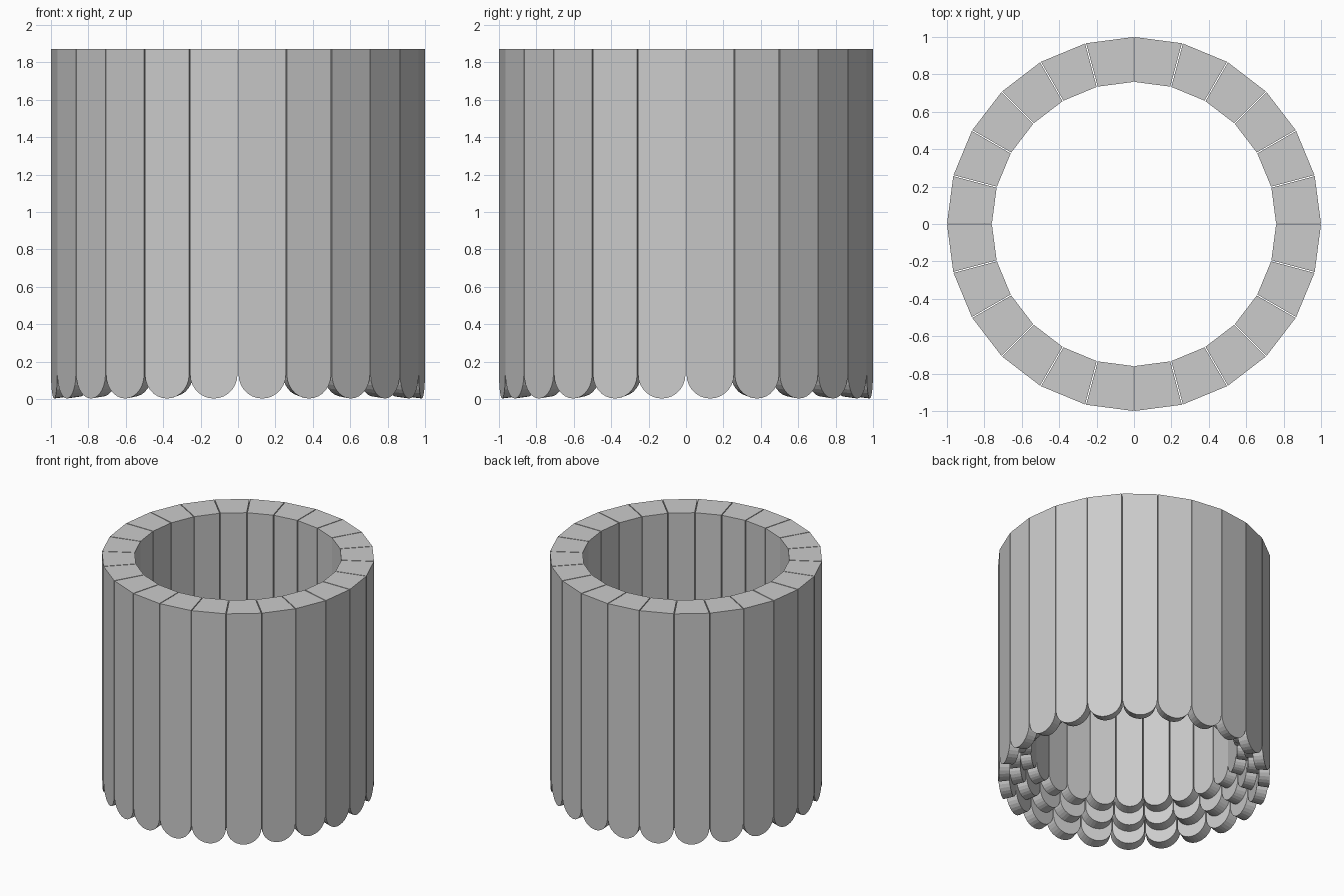
import bpy, bmesh, math
from mathutils import Matrix, Vector

cube = bpy.data.objects.get("Cube")
if cube:
    bpy.data.objects.remove(cube)

PANELS = 24
HALF = math.pi / PANELS
TOP = 1.87
ARC_STEPS = 14
GAP = 0.003

grey = bpy.data.materials.new("light grey")
grey.use_nodes = True
color = (0.6, 0.6, 0.6, 1)
grey.diffuse_color = color
grey.node_tree.nodes["Principled BSDF"].inputs["Base Color"].default_value = color


def panel_outline(radius, arc_z):
    """Flat panel with a half-round bottom, at the given ring radius."""
    half_width = radius * math.sin(HALF) - GAP
    depth = radius * math.cos(HALF)
    points = [(half_width, TOP), (-half_width, TOP)]
    for i in range(ARC_STEPS + 1):
        a = math.pi * (1 + i / ARC_STEPS)
        points.append((half_width * math.cos(a), arc_z + half_width * math.sin(a)))
    return [Vector((depth, x, z)) for x, z in points]


def make_layer(name, outer, inner, arc_z):
    bm = bmesh.new()
    for k in range(PANELS):
        turn = Matrix.Rotation((2 * k + 1) * HALF, 4, 'Z')
        front = [bm.verts.new(turn @ p) for p in panel_outline(outer, arc_z)]
        back = [bm.verts.new(turn @ p) for p in panel_outline(inner, arc_z)]
        bm.faces.new(front)
        bm.faces.new(back[::-1])
        for i in range(len(front)):
            j = (i + 1) % len(front)
            bm.faces.new((front[j], front[i], back[i], back[j]))
    bmesh.ops.recalc_face_normals(bm, faces=bm.faces)
    mesh = bpy.data.meshes.new(name)
    bm.to_mesh(mesh)
    bm.free()
    mesh.materials.append(grey)
    bpy.context.collection.objects.link(bpy.data.objects.new(name, mesh))


# Three nested rings of scalloped panels, each hanging lower than the one inside
make_layer("outer_panels", 1.0, 0.92, 0.13)
make_layer("middle_panels", 0.92, 0.84, 0.23)
make_layer("inner_panels", 0.84, 0.76, 0.33)
